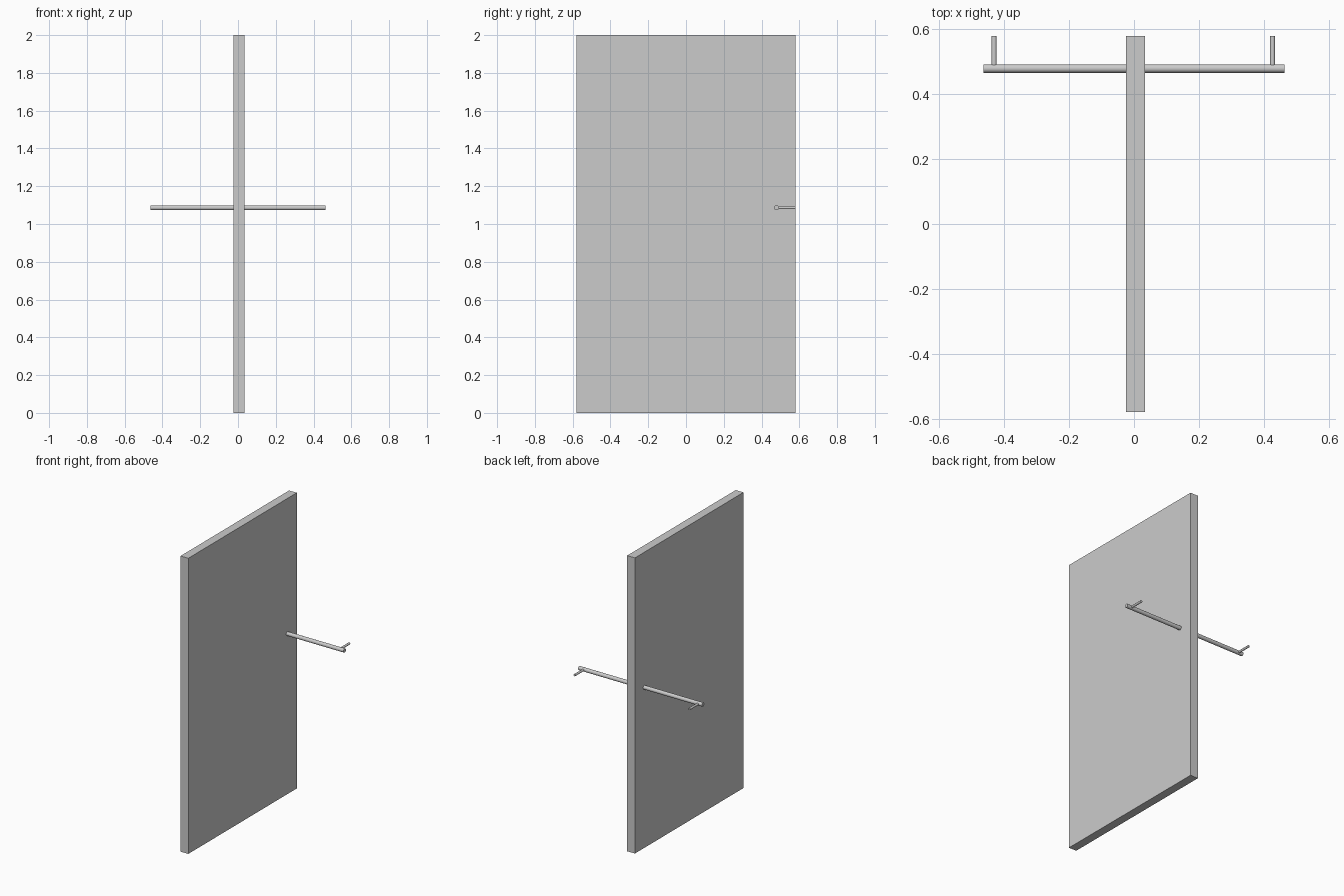
import bpy
from math import radians

cube = bpy.data.objects.get("Cube")
if cube:
    bpy.data.objects.remove(cube, do_unlink=True)

# Single grey finish
grey = bpy.data.materials.new("plain grey")
grey.use_nodes = True
colour = (0.6, 0.6, 0.6, 1)
grey.diffuse_color = colour
grey.node_tree.nodes["Principled BSDF"].inputs["Base Color"].default_value = colour


def finish(name):
    obj = bpy.context.object
    obj.name = name
    obj.data.materials.append(grey)
    return obj


def rod(name, radius, length, location, rotation):
    bpy.ops.mesh.primitive_cylinder_add(vertices=32, radius=radius, depth=length,
                                        location=location, rotation=rotation)
    finish(name)
    bpy.ops.object.shade_smooth_by_angle(angle=radians(30))


# Door slab, standing upright
bpy.ops.mesh.primitive_cube_add(size=1, location=(0.005, 0, 1))
slab = finish("door_panel")
slab.scale = (0.058, 1.16, 2)

# Spindle running through the slab
rod("spindle", 0.0132, 0.926, (0, 0.479, 1.086), (0, radians(90), 0))

# Lever at each end, starting inside the spindle
for name, x in (("right_lever", -0.431), ("left_lever", 0.427)):
    rod(name, 0.0075, 0.1, (x, 0.53, 1.086), (radians(90), 0, 0))
